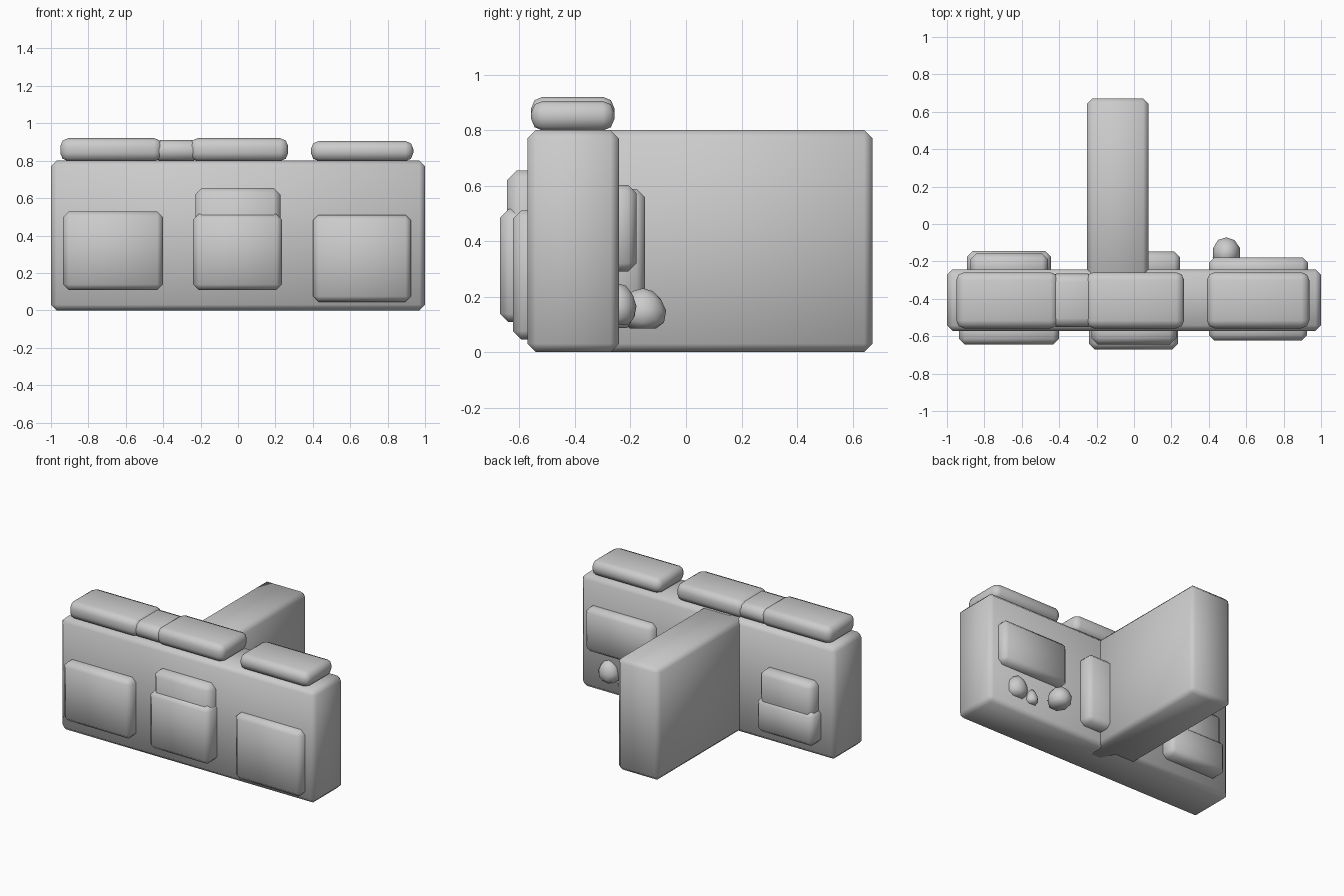
import bpy, math, random

if "Cube" in bpy.data.objects:
    bpy.data.objects.remove(bpy.data.objects["Cube"])

random.seed(4)


def smooth(ob):
    bpy.ops.object.select_all(action='DESELECT')
    ob.select_set(True)
    bpy.context.view_layer.objects.active = ob
    bpy.ops.object.shade_smooth_by_angle(angle=math.radians(60))


def block(name, x, y, z, bevel=0.03, segments=1):
    """Bevelled box given by its (min, max) range on each axis."""
    bpy.ops.mesh.primitive_cube_add(size=1)
    ob = bpy.context.object
    ob.name = name
    for v in ob.data.vertices:
        v.co = [(a + b) / 2 + c * (b - a) for c, (a, b) in zip(v.co, (x, y, z))]
    mod = ob.modifiers.new("Bevel", 'BEVEL')
    mod.width, mod.segments = bevel, segments
    bpy.ops.object.modifier_apply(modifier=mod.name)
    smooth(ob)
    return ob


def pebble(name, centre, radii, taper=0.0):
    """Faceted lump with a flattened underside."""
    bpy.ops.mesh.primitive_ico_sphere_add(subdivisions=2, radius=1)
    ob = bpy.context.object
    ob.name = name
    for v in ob.data.vertices:
        p = v.co * random.uniform(0.96, 1.03)
        p.z = max(p.z, -0.8)
        s = 1 - taper * (p.z + 0.8) / 1.8
        v.co = [c + r * k for c, r, k in zip(centre, radii, (p.x * s, p.y * s, p.z))]
    smooth(ob)


# T-shaped walls
block("long_wall", (-1, 1), (-0.572, -0.242), (0, 0.8))
block("cross_wall", (-0.252, 0.078), (-0.4, 0.672), (0, 0.8))

# Capping stones on the long wall
for name, x, top in (("cap_left", (-0.95, -0.405), 0.92),
                     ("cap_middle", (-0.258, 0.268), 0.92),
                     ("cap_right", (0.39, 0.937), 0.905)):
    block(name, x, (-0.558, -0.258), (0.798, top), 0.042, 2)
block("cap_link", (-0.46, -0.2), (-0.55, -0.265), (0.798, 0.91), 0.045, 2)

# Raised stones on the front
block("front_stone_left", (-0.935, -0.402), (-0.645, -0.5), (0.108, 0.528))
block("front_stone_middle_upper", (-0.228, 0.226), (-0.645, -0.5), (0.2, 0.655), 0.035)
block("front_stone_middle_lower", (-0.24, 0.235), (-0.67, -0.5), (0.108, 0.515))
block("front_stone_right", (0.4, 0.926), (-0.624, -0.5), (0.045, 0.51))

# Raised stones on the back
block("back_stone_left_upper", (-0.875, -0.46), (-0.3, -0.158), (0.2, 0.535), 0.03)
block("back_stone_left_lower", (-0.893, -0.445), (-0.3, -0.145), (0.1, 0.34), 0.03)
block("back_stone_middle", (-0.2, 0.245), (-0.3, -0.147), (0.09, 0.588))
block("back_stone_right", (0.4, 0.93), (-0.3, -0.178), (0.29, 0.602))

# Small pebbles set into the back
pebble("pebble_large", (0.493, -0.155, 0.15), (0.085, 0.097, 0.082), 0.25)
pebble("pebble_small", (0.655, -0.24, 0.135), (0.055, 0.055, 0.06), 0.6)
pebble("pebble_medium", (0.775, -0.245, 0.165), (0.085, 0.075, 0.085), 0.25)
